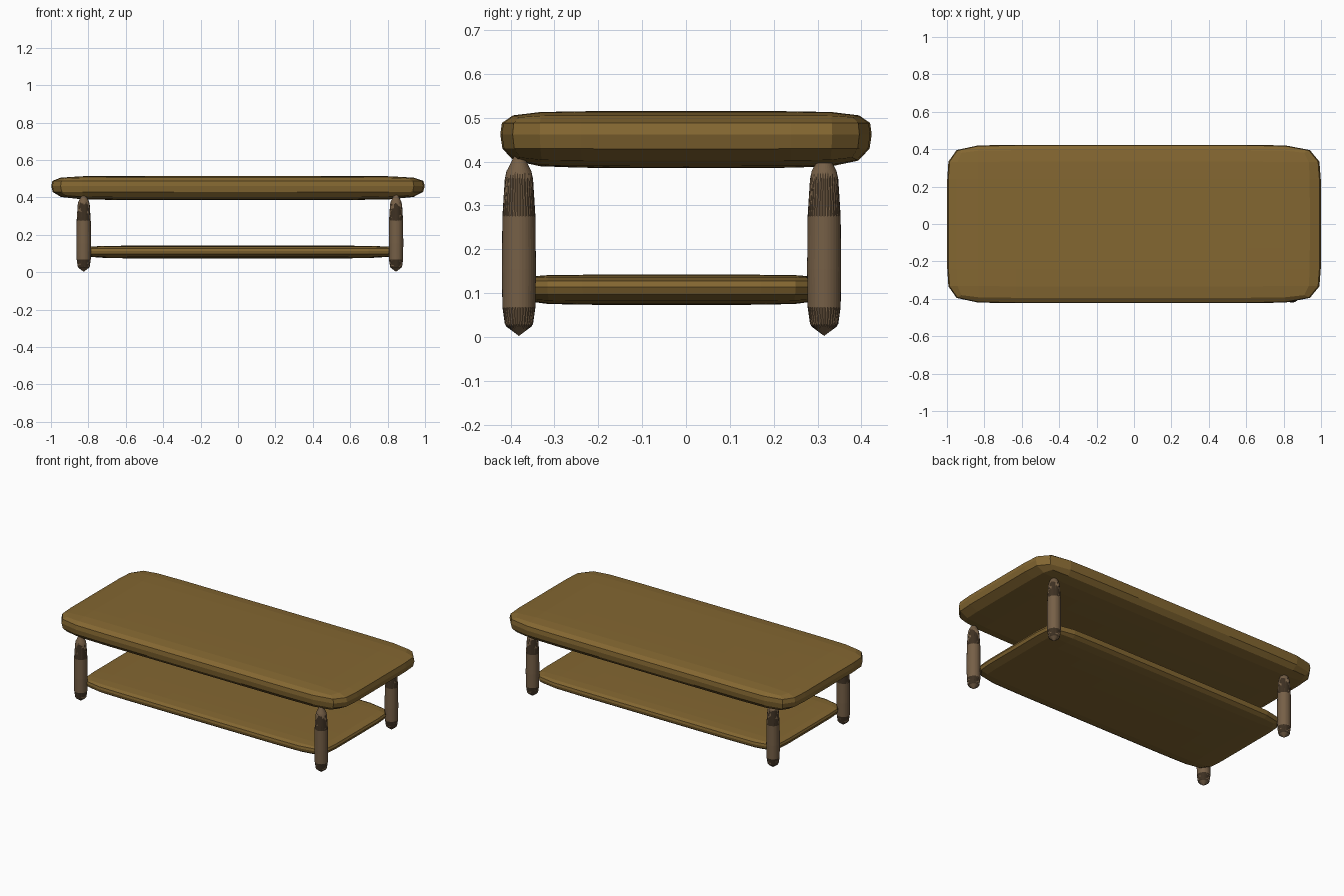
import bpy, bmesh
from mathutils import Vector

if "Cube" in bpy.data.objects:
    bpy.data.objects.remove(bpy.data.objects["Cube"])


def material(name, rgb):
    m = bpy.data.materials.new(name)
    m.diffuse_color = (*rgb, 1)
    m.use_nodes = True
    m.node_tree.nodes["Principled BSDF"].inputs["Base Color"].default_value = m.diffuse_color
    return m


wood = material("warm_wood", (0.23, 0.135, 0.031))
dark = material("leg_wood", (0.18, 0.115, 0.062))


def finish(bm, name, mat):
    bmesh.ops.recalc_face_normals(bm, faces=bm.faces)
    me = bpy.data.meshes.new(name)
    bm.to_mesh(me)
    bm.free()
    me.materials.append(mat)
    ob = bpy.data.objects.new(name, me)
    bpy.context.collection.objects.link(ob)
    sub = ob.modifiers.new("round", 'SUBSURF')
    sub.levels = sub.render_levels = 1
    return ob


def loop_cut(bm, axis, pos):
    normal = Vector((0, 0, 0))
    normal[axis] = 1
    bmesh.ops.bisect_plane(bm, geom=bm.verts[:] + bm.edges[:] + bm.faces[:],
                           plane_co=normal * pos, plane_no=normal)


# Cushion-edged board: a box with loop cuts, rounded by one subdivision
def board(name, centre, half):
    bm = bmesh.new()
    bmesh.ops.create_cube(bm, size=2)
    for axis, cuts in ((0, (-0.70, 0, 0.65)), (1, (-0.60, 0, 0.60)), (2, (0.25,))):
        for c in cuts:
            loop_cut(bm, axis, c)
    for v in bm.verts:
        rim = max(abs(v.co.x), abs(v.co.y)) > 0.99
        if rim and abs(v.co.z) > 0.99:
            # underside rim is a little softer than the top rim
            soft = 1 if v.co.z < 0 else 0.5
            v.co.x *= 1 - 0.006 * soft
            v.co.y *= 1 - 0.014 * soft
            v.co.z *= 1 - 0.08 * soft
        v.co = Vector(a * b for a, b in zip(v.co, half)) + Vector(centre)
    return finish(bm, name, wood)


board("table_top", (0, 0, 0.45), (1.0, 0.425, 0.065))
board("lower_shelf", (0.01, -0.033, 0.1075), (0.85, 0.361, 0.0345))


# Round leg: capped cylinder with one low loop, rounded by one subdivision
def leg(name, x, y, radius=0.039, height=0.44):
    bm = bmesh.new()
    bmesh.ops.create_cone(bm, cap_ends=True, segments=32, radius1=radius,
                          radius2=radius, depth=height)
    for v in bm.verts:
        v.co.z += height / 2
    loop_cut(bm, 2, 0.12)
    ob = finish(bm, name, dark)
    ob.location = (x, y, 0)


for side, x in (("left", -0.825), ("right", 0.845)):
    for end, y in (("front", -0.381), ("back", 0.315)):
        leg(f"{end}_{side}_leg", x, y)
